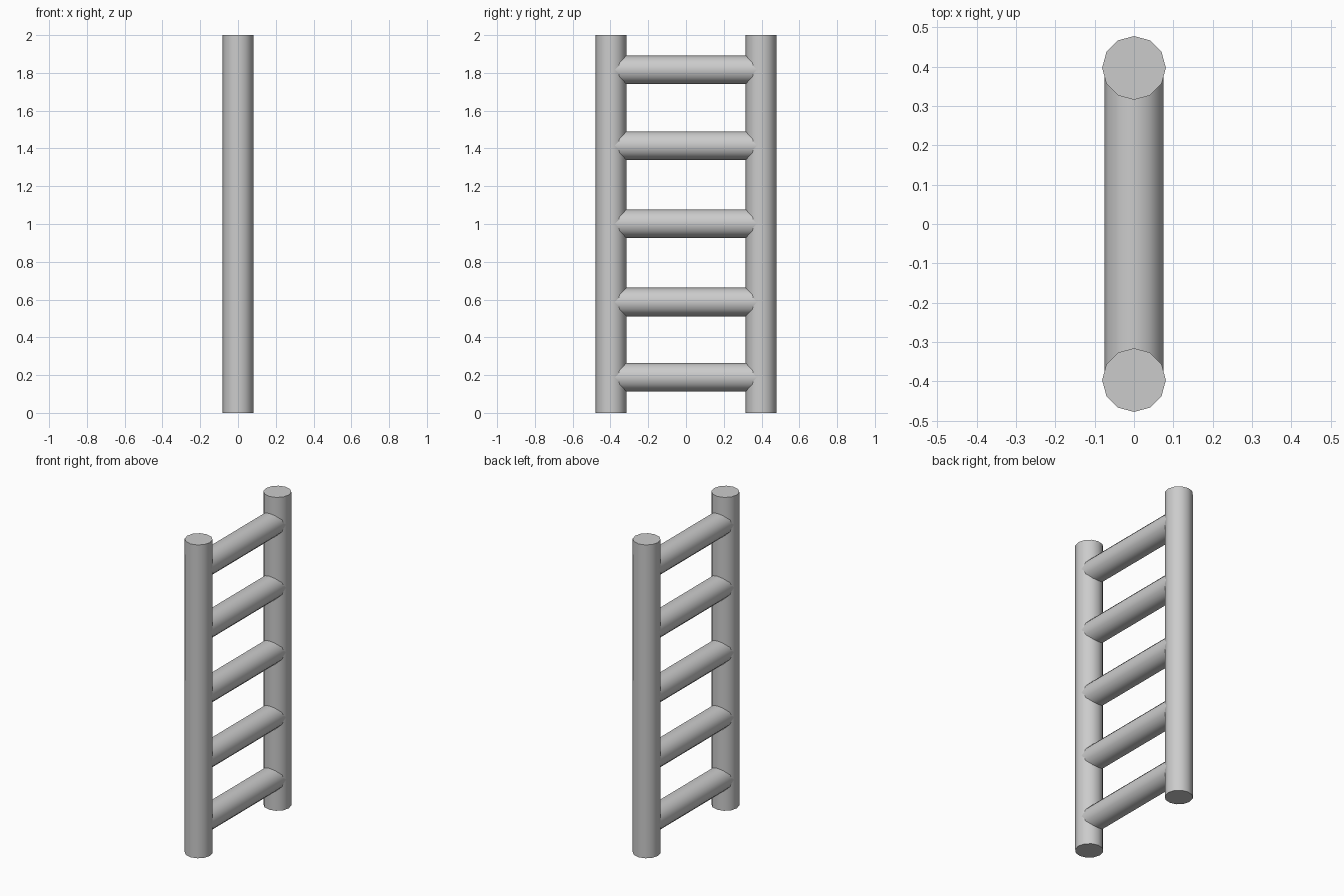
import bpy, math

if "Cube" in bpy.data.objects:
    bpy.data.objects.remove(bpy.data.objects["Cube"])

SIDES = 12
RAIL_Y = 0.397
RAIL_R = 0.081
RUNG_R = 0.0755


def cylinder(name, radius, length, location, rotation=(0, 0, 0)):
    bpy.ops.mesh.primitive_cylinder_add(vertices=SIDES, radius=radius, depth=length,
                                        location=location, rotation=rotation)
    obj = bpy.context.object
    obj.name = name
    bpy.ops.object.shade_smooth_by_angle(angle=math.radians(40))
    return obj


# Upright side rails
for side, label in ((-1, "left"), (1, "right")):
    cylinder(f"{label}_rail", RAIL_R, 2.0, (0, side * RAIL_Y, 1.0))

# Rungs, running into the rails
for i, z in enumerate((0.189, 0.587, 1.002, 1.415, 1.816), 1):
    cylinder(f"rung_{i}", RUNG_R, 2 * RAIL_Y, (0, 0, z), (math.pi / 2, 0, 0))
